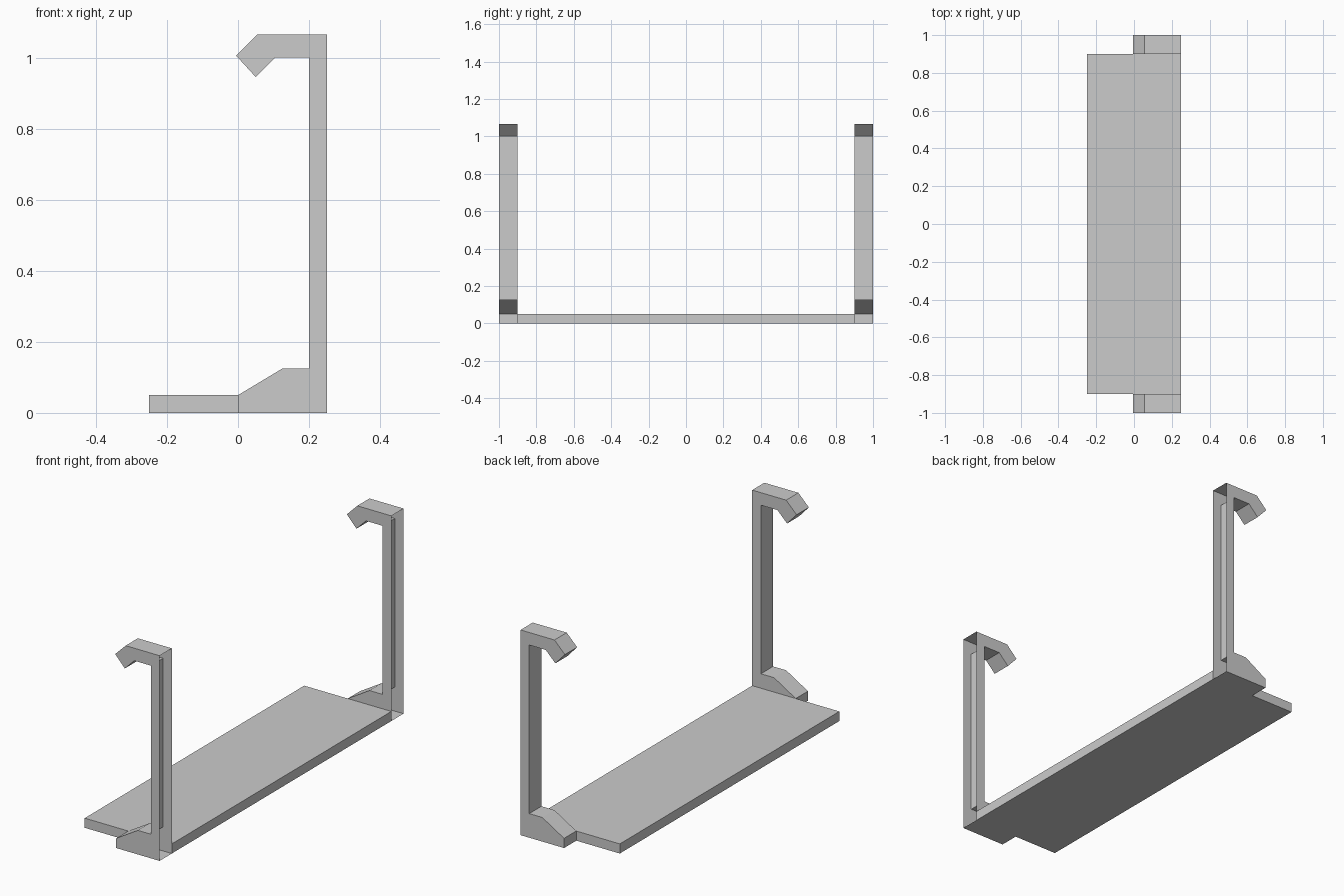
import bpy, bmesh

cube = bpy.data.objects.get("Cube")
if cube:
    bpy.data.objects.remove(cube, do_unlink=True)

grey = bpy.data.materials.new("plain_grey")
grey.use_nodes = True
colour = (0.6, 0.6, 0.6, 1)
grey.diffuse_color = colour
grey.node_tree.nodes["Principled BSDF"].inputs["Base Color"].default_value = colour


def extrude_profile(name, profile, y0, y1, open_edges=()):
    """Sweep an x-z outline along y, leaving the listed outline edges open."""
    bm = bmesh.new()
    near = [bm.verts.new((x, y0, z)) for x, z in profile]
    far = [bm.verts.new((x, y1, z)) for x, z in profile]
    bm.faces.new(near)
    bm.faces.new(far[::-1])
    n = len(profile)
    for i in range(n):
        if i not in open_edges:
            j = (i + 1) % n
            bm.faces.new((near[j], near[i], far[i], far[j]))
    mesh = bpy.data.meshes.new(name)
    bm.to_mesh(mesh)
    bm.free()
    mesh.materials.append(grey)
    obj = bpy.data.objects.new(name, mesh)
    bpy.context.collection.objects.link(obj)
    return obj


# Flat base plate
extrude_profile("base_plate",
                [(-0.25, 0), (0.25, 0), (0.25, 0.05), (-0.25, 0.05)], -0.9, 0.9)

# Hooked end brackets: sloped foot, upright post, bent hook, open at the rear
bracket = [(0, 0), (0.25, 0), (0.25, 1.065), (0.055, 1.065), (-0.005, 1.005),
           (0.05, 0.945), (0.105, 1.0), (0.2, 1.0), (0.2, 0.125),
           (0.125, 0.125), (0, 0.05)]
for name, y0 in (("front_bracket", -1.0), ("back_bracket", 0.9)):
    extrude_profile(name, bracket, y0, y0 + 0.1, open_edges=(1,))
